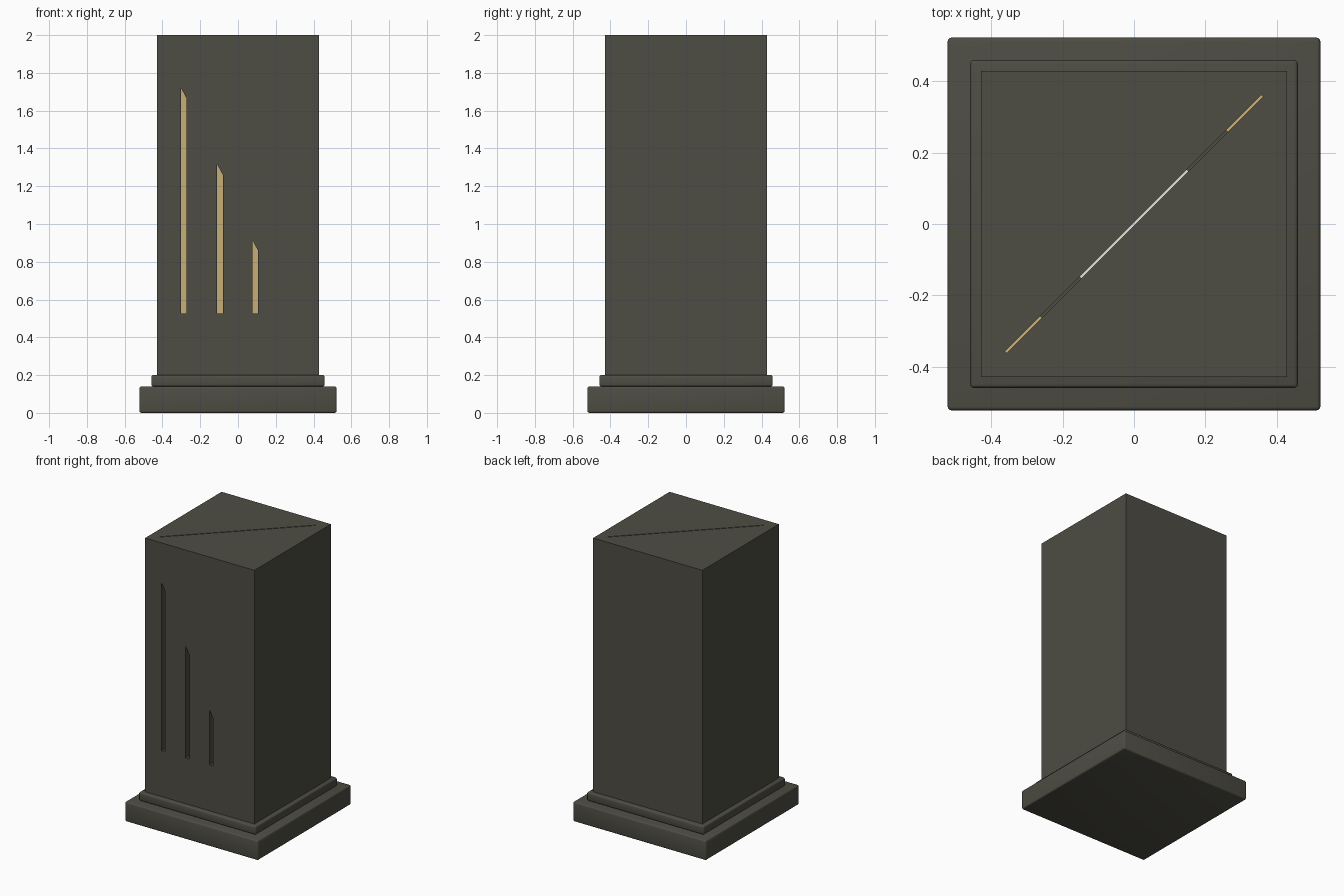
import bpy, bmesh, math
from mathutils import Matrix

if "Cube" in bpy.data.objects:
    bpy.data.objects.remove(bpy.data.objects["Cube"])


def material(name, rgb):
    m = bpy.data.materials.new(name)
    m.use_nodes = True
    m.diffuse_color = (*rgb, 1)
    m.node_tree.nodes["Principled BSDF"].inputs["Base Color"].default_value = (*rgb, 1)
    return m


STONE = material("dark olive stone", (0.076, 0.074, 0.057))
GOLD = material("warm gold", (0.58, 0.43, 0.19))
PALE = material("pale ivory", (0.75, 0.73, 0.66))


def finish(name, bm, mat):
    bmesh.ops.recalc_face_normals(bm, faces=bm.faces)
    mesh = bpy.data.meshes.new(name)
    bm.to_mesh(mesh)
    bm.free()
    mesh.materials.append(mat)
    obj = bpy.data.objects.new(name, mesh)
    bpy.context.collection.objects.link(obj)
    return obj


def box(name, size, centre, mat, turn=0, bevel=0):
    bm = bmesh.new()
    bmesh.ops.create_cube(bm, size=1, matrix=Matrix.Translation(centre)
                          @ Matrix.Rotation(turn, 4, "Z") @ Matrix.Diagonal((*size, 1)))
    if bevel:
        bmesh.ops.bevel(bm, geom=bm.edges[:], offset=bevel, segments=3,
                        profile=0.5, affect="EDGES")
    return finish(name, bm, mat)


def blade(name, left, width, low, high, front, back, mat):
    """Upright strip with a slanted tip, highest on its -x edge."""
    bm = bmesh.new()
    outline = [(left, low), (left + width, low),
               (left + width, high - 0.055), (left, high)]
    face = bm.faces.new([bm.verts.new((x, front, z)) for x, z in outline])
    moved = bmesh.ops.extrude_face_region(bm, geom=[face])["geom"]
    bmesh.ops.translate(bm, vec=(0, back - front, 0),
                        verts=[v for v in moved if isinstance(v, bmesh.types.BMVert)])
    return finish(name, bm, mat)


def cut(target, cutter):
    mod = target.modifiers.new("cut", "BOOLEAN")
    mod.operation, mod.solver, mod.object = "DIFFERENCE", "EXACT", cutter
    cutter.hide_render = True
    bpy.context.view_layer.objects.active = target
    bpy.ops.object.modifier_apply(modifier=mod.name)
    bpy.data.objects.remove(cutter)


# Stepped plinth
for name, side, low, high in (("base", 1.044, 0, 0.14), ("collar", 0.918, 0.14, 0.2)):
    part = box(name, (side, side, high - low), (0, 0, (low + high) / 2), STONE, bevel=0.01)
    part.data.shade_smooth()
    bpy.context.view_layer.objects.active = part
    part.select_set(True)
    bpy.ops.object.shade_smooth_by_angle(angle=math.radians(35))
    part.select_set(False)

# Shaft
HALF = 0.429
shaft = box("shaft", (2 * HALF, 2 * HALF, 1.81), (0, 0, 1.095), STONE)

# Front slots with gold strips set deep inside
for i, (left, high) in enumerate(((-0.302, 1.72), (-0.11, 1.315), (0.076, 0.915))):
    cut(shaft, blade("slot_cutter", left, 0.03, 0.525, high, -HALF - 0.02, -HALF + 0.06, STONE))
    blade(f"slot_strip_{i + 1}", left, 0.03, 0.525, high, -HALF + 0.052, -HALF + 0.06, GOLD)

# Diagonal slit across the top, with a pale middle and gold ends
DIAGONAL, SLIT = math.radians(45), 0.006
cut(shaft, box("slit_cutter", (1.015, SLIT, 0.06), (0, 0, 2), STONE, turn=DIAGONAL))
for name, start, end, mat in (("slit_light_middle", -0.15, 0.15, PALE),
                              ("slit_light_left", 0.26, 0.359, GOLD),
                              ("slit_light_right", -0.359, -0.26, GOLD)):
    mid = (start + end) / 2
    box(name, ((end - start) * math.sqrt(2), SLIT, 0.008), (mid, mid, 1.974), mat, turn=DIAGONAL)
